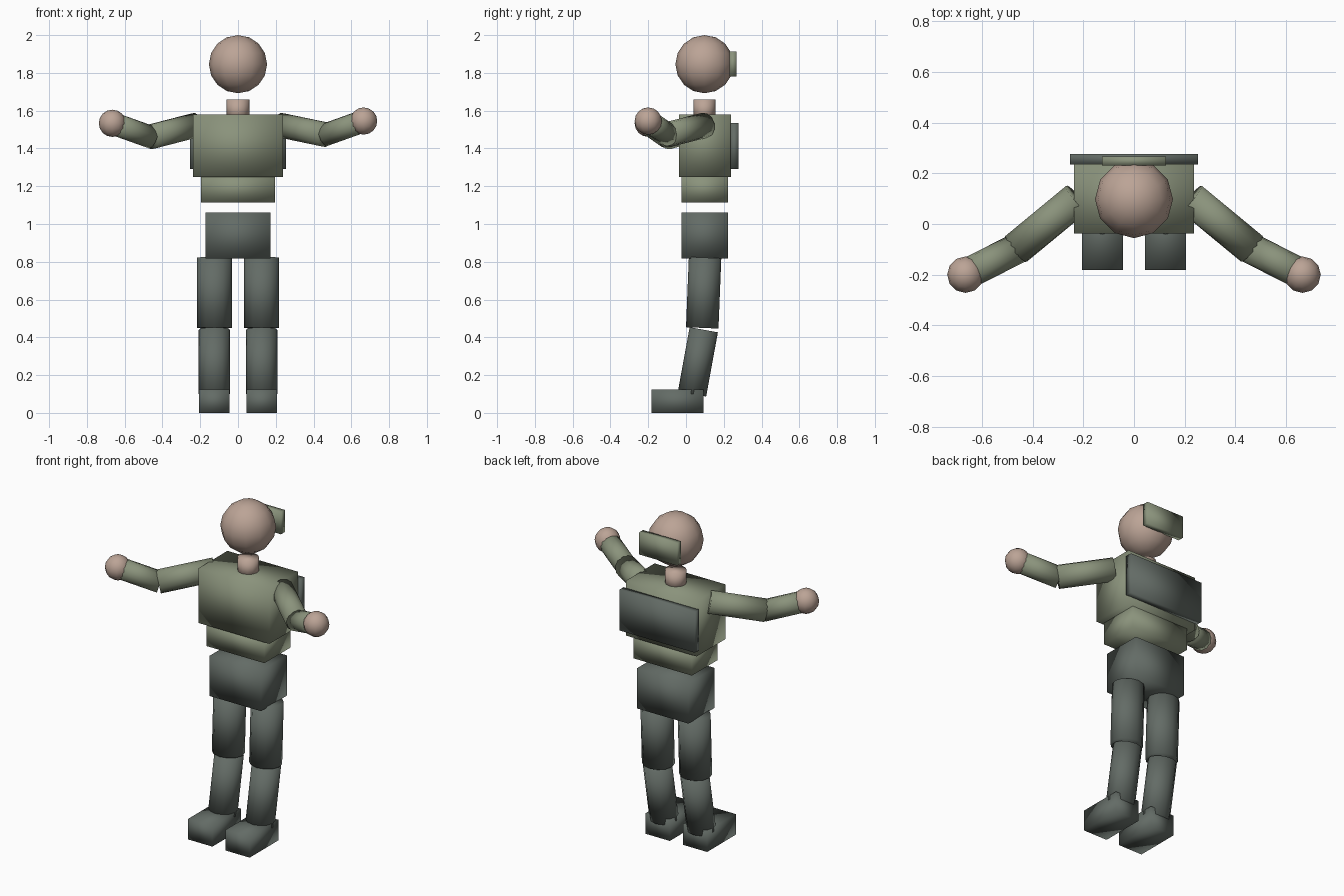
import bpy
from mathutils import Vector, Matrix

if "Cube" in bpy.data.objects:
    bpy.data.objects.remove(bpy.data.objects["Cube"])


def material(name, rgb):
    m = bpy.data.materials.new(name)
    m.diffuse_color = (*rgb, 1)
    m.use_nodes = True
    m.node_tree.nodes["Principled BSDF"].inputs["Base Color"].default_value = m.diffuse_color
    return m


SKIN = material("skin", (0.50, 0.37, 0.305))
SAGE = material("sage_cloth", (0.255, 0.29, 0.20))
SLATE = material("slate_cloth", (0.125, 0.148, 0.132))


def finish(name, mat):
    ob = bpy.context.object
    ob.name = name
    ob.data.materials.append(mat)
    bpy.ops.object.shade_smooth()
    return ob


def box(name, mat, x, y, z):
    """Box from (min, max) pairs on each axis."""
    bpy.ops.mesh.primitive_cube_add(size=1)
    ob = finish(name, mat)
    ob.data.transform(Matrix.Diagonal((x[1] - x[0], y[1] - y[0], z[1] - z[0], 1)))
    ob.location = [(a + b) / 2 for a, b in (x, y, z)]


def limb(name, mat, a, b, rx, ry):
    """Elliptical prism running from point a to point b."""
    a, b = Vector(a), Vector(b)
    d = b - a
    bpy.ops.mesh.primitive_cylinder_add(vertices=12, radius=1, depth=1)
    ob = finish(name, mat)
    ob.data.transform(Matrix.Diagonal((rx, ry, d.length, 1)))
    ob.rotation_euler = Vector((0, 0, 1)).rotation_difference(d).to_euler()
    ob.location = (a + b) / 2


def ball(name, mat, centre, r):
    bpy.ops.mesh.primitive_uv_sphere_add(segments=12, ring_count=8, radius=r, location=centre)
    finish(name, mat)


# head and neck
ball("head", SKIN, (0, 0.098, 1.846), 0.154)
box("head_pack", SAGE, (-0.127, 0.127), (0.23, 0.267), (1.78, 1.914))
limb("neck", SKIN, (0, 0.098, 1.55), (0, 0.098, 1.66), 0.06, 0.058)

# body blocks
box("chest", SAGE, (-0.237, 0.237), (-0.038, 0.237), (1.248, 1.58))
box("abdomen", SAGE, (-0.195, 0.195), (-0.025, 0.222), (1.115, 1.26))
box("hips", SLATE, (-0.172, 0.172), (-0.025, 0.222), (0.818, 1.062))
box("backpack", SLATE, (-0.253, 0.253), (0.235, 0.277), (1.29, 1.536))

# arms: the left hand hangs slightly lower than the right
for side, s, dz in (("left", -1, -0.012), ("right", 1, 0)):
    shoulder = (s * 0.225, 0.1, 1.523)
    elbow = (s * 0.465, -0.098, 1.473 + dz)
    hand = (s * 0.665, -0.2, 1.545 + dz)
    limb(side + "_upper_arm", SAGE, shoulder, elbow, 0.067, 0.067)
    limb(side + "_forearm", SAGE, (s * 0.455, -0.093, 1.47 + dz), hand, 0.061, 0.061)
    ball(side + "_hand", SKIN, hand, 0.072)

# legs
for side, s in (("left", -1), ("right", 1)):
    x = s * 0.125
    limb(side + "_thigh", SLATE, (x, 0.086, 0.45), (x, 0.101, 0.822), 0.093, 0.086)
    limb(side + "_shin", SLATE, (x, 0.032, 0.1), (x, 0.094, 0.44), 0.083, 0.076)
    box(side + "_foot", SLATE, (x - 0.081, x + 0.081), (-0.182, 0.092), (0, 0.125))
